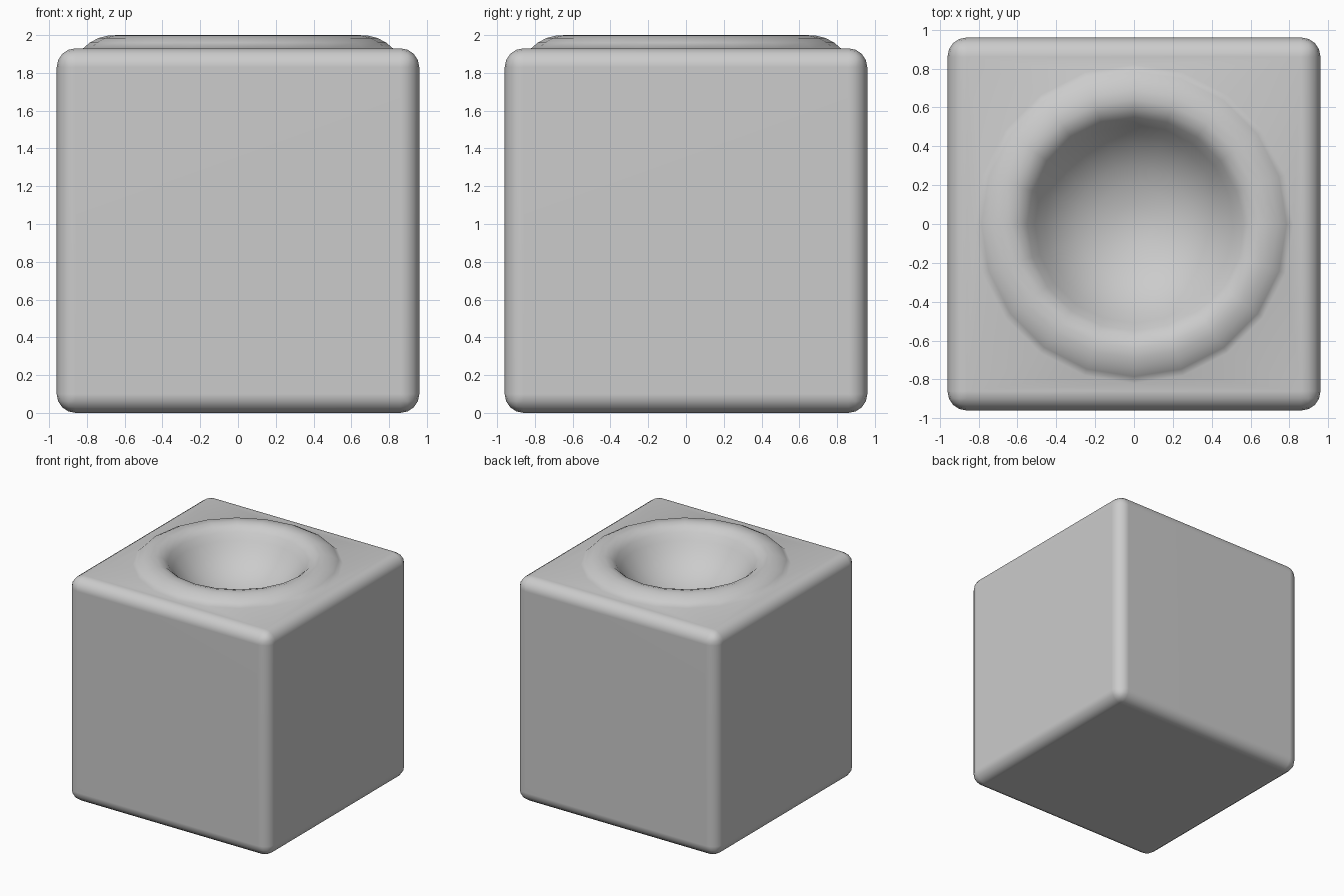
import bpy, bmesh, math
from mathutils import Matrix

if "Cube" in bpy.data.objects:
    bpy.data.objects.remove(bpy.data.objects["Cube"])

W, H, BEV, SEG = 1.92, 1.93, 0.1, 20

bm = bmesh.new()
# Rounded block
bmesh.ops.create_cube(bm, size=1, matrix=Matrix.Translation((0, 0, H / 2)) @ Matrix.Diagonal((W, W, H, 1)))
bmesh.ops.bevel(bm, geom=bm.edges[:], offset=BEV, segments=4, profile=0.5, affect='EDGES')

# Open the flat top
top = max(bm.faces, key=lambda f: f.calc_center_median().z + f.calc_area())
top = max((f for f in bm.faces if f.normal.z > 0.99), key=lambda f: f.calc_area())
border = list(top.edges)
bmesh.ops.delete(bm, geom=[top], context='FACES_ONLY')

# Raised rim and bowl, turned around z (radius, height)
profile = [(0.82, H), (0.785, 1.96), (0.74, 1.984), (0.69, 1.997), (0.64, 2.0),
           (0.59, 1.985), (0.55, 1.95), (0.51, 1.895), (0.46, 1.83),
           (0.39, 1.76), (0.3, 1.70), (0.2, 1.66), (0.1, 1.638)]
rings = []
for r, z in profile:
    rings.append([bm.verts.new((r * math.cos(a), r * math.sin(a), z))
                  for a in (2 * math.pi * i / SEG for i in range(SEG))])
for a, b in zip(rings, rings[1:]):
    for i in range(SEG):
        j = (i + 1) % SEG
        bm.faces.new((a[i], a[j], b[j], b[i]))
tip = bm.verts.new((0, 0, 1.632))
for i in range(SEG):
    bm.faces.new((rings[-1][i], rings[-1][(i + 1) % SEG], tip))

# Flat top between the block edge and the rim
ring_edges = [bm.edges.get((rings[0][i], rings[0][(i + 1) % SEG])) for i in range(SEG)]
bmesh.ops.triangle_fill(bm, edges=border + ring_edges, use_beauty=True, use_dissolve=False, normal=(0, 0, 1))
bmesh.ops.recalc_face_normals(bm, faces=bm.faces[:])

mesh = bpy.data.meshes.new("block_with_bowl")
bm.to_mesh(mesh)
bm.free()
mesh.shade_smooth()
obj = bpy.data.objects.new("block_with_bowl", mesh)
bpy.context.collection.objects.link(obj)
# Keep the large faces shading flat
wn = obj.modifiers.new("weighted_normals", 'WEIGHTED_NORMAL')
wn.weight = 50
